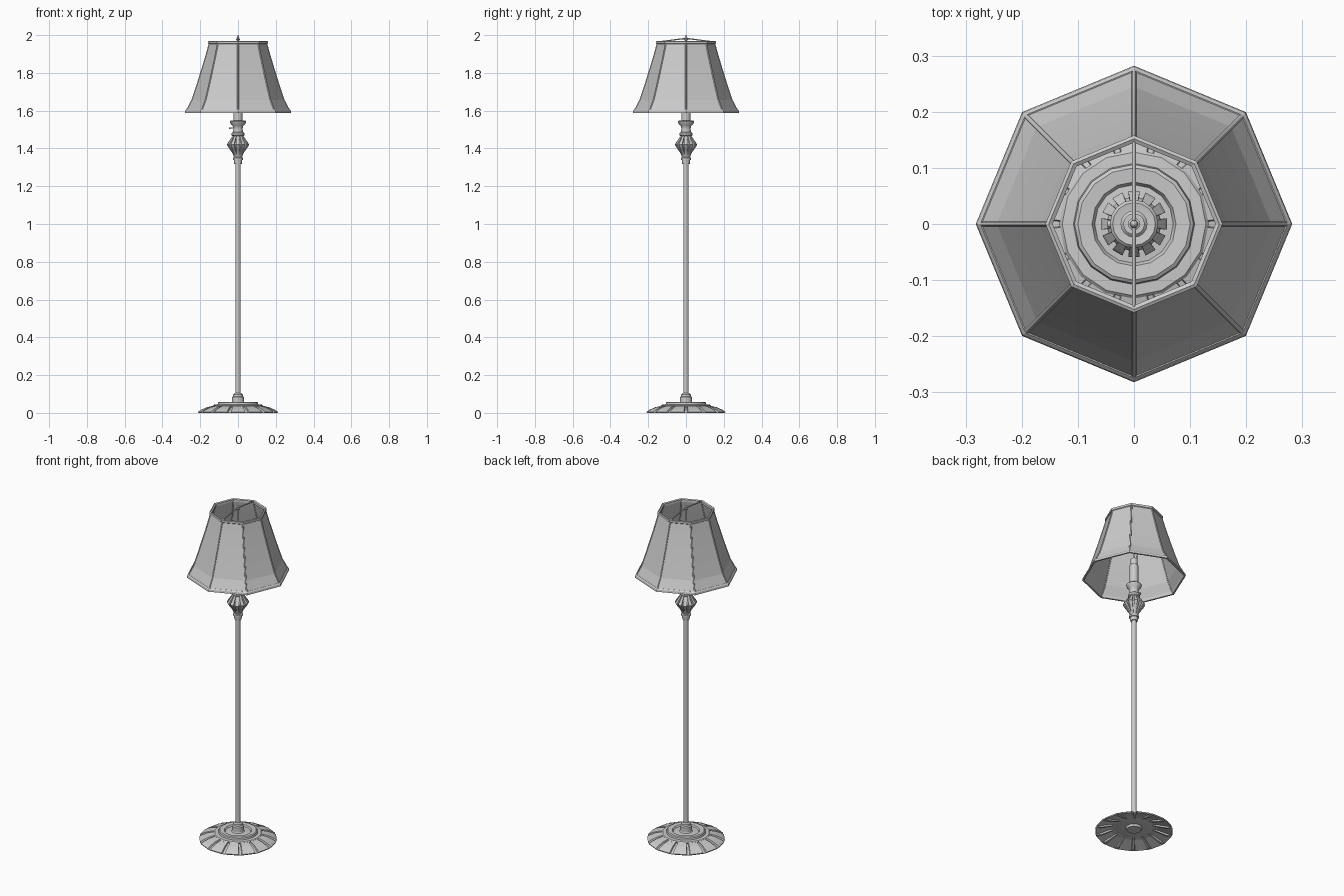
import bpy, bmesh
from math import sin, cos, pi, radians

if "Cube" in bpy.data.objects:
    bpy.data.objects.remove(bpy.data.objects["Cube"])


def finish(name, bm, smooth=None):
    bmesh.ops.remove_doubles(bm, verts=bm.verts, dist=1e-5)
    bmesh.ops.recalc_face_normals(bm, faces=bm.faces)
    me = bpy.data.meshes.new(name)
    bm.to_mesh(me)
    bm.free()
    ob = bpy.data.objects.new(name, me)
    bpy.context.collection.objects.link(ob)
    if smooth:
        bpy.ops.object.select_all(action='DESELECT')
        ob.select_set(True)
        bpy.context.view_layer.objects.active = ob
        bpy.ops.object.shade_smooth_by_angle(angle=radians(smooth))
    return ob


def lathe(name, profile, angles, closed=False, groove=None, smooth=None):
    """Spin (radius, z) points; groove(i, r, z) may shift columns."""
    bm = bmesh.new()
    cols = []
    for i, a in enumerate(angles):
        col = []
        for r, z in profile:
            if groove:
                r, z = groove(i, r, z)
            col.append(bm.verts.new((r * cos(a), r * sin(a), z)))
        cols.append(col)
    n, m = len(cols), len(profile)
    for i in range(n):
        a, b = cols[i], cols[(i + 1) % n]
        for j in range(m if closed else m - 1):
            k = (j + 1) % m
            bm.faces.new((a[j], b[j], b[k], a[k]))
    return finish(name, bm, smooth)


def ring(n):
    return [2 * pi * i / n for i in range(n)]


def petals(n, duty):
    """Four columns per petal: two on the raised face, two in the groove."""
    step, out = 2 * pi / n, []
    for i in range(n):
        c = i * step - pi / 2
        h = step * duty / 2
        out += [c - h, c + h, c + h + step * 0.03, c + step - h - step * 0.03]
    return out


def tube(name, pts, radius):
    cu = bpy.data.curves.new(name, 'CURVE')
    cu.dimensions = '3D'
    cu.bevel_depth = radius
    cu.bevel_resolution = 1
    cu.use_fill_caps = True
    sp = cu.splines.new('POLY')
    sp.points.add(len(pts) - 1)
    for p, co in zip(sp.points, pts):
        p.co = (*co, 1)
    ob = bpy.data.objects.new(name, cu)
    bpy.context.collection.objects.link(ob)
    return ob


# Base skirt of overlapping petals, hollow underneath
def skirt_groove(i, r, z):
    if i % 4 >= 2 and r > 0.125 and z > 0.004:
        return r * 0.97, z - 0.007
    return r, z


lathe("base_petals", [(0.11, 0.042), (0.135, 0.037), (0.165, 0.030), (0.195, 0.017),
                      (0.212, 0.006), (0.210, 0.0), (0.19, 0.006), (0.13, 0.024),
                      (0.10, 0.026)],
      petals(14, 0.78), groove=skirt_groove)

# Stepped plate on top of the base, with a dished centre
lathe("base_plate", [(0, 0.012), (0.04, 0.012), (0.045, 0.024), (0.10, 0.024), (0.13, 0.032),
                     (0.133, 0.038), (0.128, 0.043), (0.108, 0.044), (0.106, 0.054),
                     (0.100, 0.058), (0.075, 0.056), (0.070, 0.047), (0.036, 0.050),
                     (0.033, 0.055), (0.033, 0.083), (0.026, 0.088), (0.025, 0.098),
                     (0.018, 0.104), (0, 0.104)], ring(16), smooth=30)

# Pole
lathe("pole", [(0, 0.09), (0.0135, 0.09), (0.0135, 1.34), (0, 1.34)], ring(16), smooth=40)

# Collar below the fluted knob
lathe("collar", [(0, 1.318), (0.020, 1.318), (0.022, 1.338), (0.027, 1.340), (0.027, 1.350),
                 (0.021, 1.354), (0.025, 1.366), (0, 1.368)], ring(16), smooth=30)


# Fluted knob
def knob_groove(i, r, z):
    return (r * 0.8 if i % 4 >= 2 and r > 0.028 else r), z


lathe("fluted_knob", [(0, 1.358), (0.024, 1.360), (0.032, 1.378), (0.052, 1.406),
                      (0.060, 1.420), (0.056, 1.428), (0.040, 1.450), (0.030, 1.466),
                      (0.024, 1.470), (0, 1.470)],
      petals(12, 0.66), groove=knob_groove)

# Neck and cup
lathe("neck", [(0, 1.462), (0.026, 1.462), (0.034, 1.470), (0.034, 1.482), (0.027, 1.488),
               (0.024, 1.505), (0.028, 1.520), (0.040, 1.532), (0.043, 1.542),
               (0.038, 1.547), (0.026, 1.545), (0, 1.545)], ring(16), smooth=30)

# Turn switch on the neck
tube("switch_stem", [(-0.02, 0, 1.507), (-0.042, 0, 1.507)], 0.003)
tube("switch_knob", [(-0.038, 0, 1.507), (-0.047, 0, 1.507)], 0.006)

# Candle-style socket
lathe("socket", [(0, 1.54), (0.024, 1.54), (0.024, 1.665), (0.019, 1.670), (0.019, 1.705),
                 (0, 1.705)], ring(16), smooth=30)

# Octagonal shade panels
shade = [(0.274, 1.597), (0.243, 1.655), (0.218, 1.73), (0.190, 1.82), (0.166, 1.90),
         (0.151, 1.955)]
panels = lathe("shade_panels", shade, ring(8))
mod = panels.modifiers.new("thickness", 'SOLIDIFY')
mod.thickness = 0.004
mod.offset = 0

# Piping down each corner
for i, a in enumerate(ring(8)):
    tube(f"shade_rib_{i}", [(r * cos(a), r * sin(a), z) for r, z in shade], 0.0045)

# Trim bands
lathe("shade_bottom_trim", [(0.282, 1.588), (0.280, 1.600), (0.274, 1.606), (0.267, 1.604),
                            (0.272, 1.588)], ring(8), closed=True)
lathe("shade_top_trim", [(0.152, 1.950), (0.158, 1.955), (0.158, 1.967), (0.152, 1.970),
                         (0.145, 1.966), (0.145, 1.952)], ring(8), closed=True)

# Cross bar, centre rod and finial
tube("shade_bar", [(0, -0.15, 1.964), (0, -0.015, 1.981), (0, 0.015, 1.981),
                   (0, 0.15, 1.964)], 0.0035)
tube("centre_rod", [(0, 0, 1.70), (0, 0, 1.98)], 0.0035)
lathe("finial", [(0, 1.972), (0.011, 1.973), (0.011, 1.979), (0.005, 1.982), (0.007, 1.990),
                 (0.004, 1.997), (0, 2.0)], ring(12), smooth=40)
